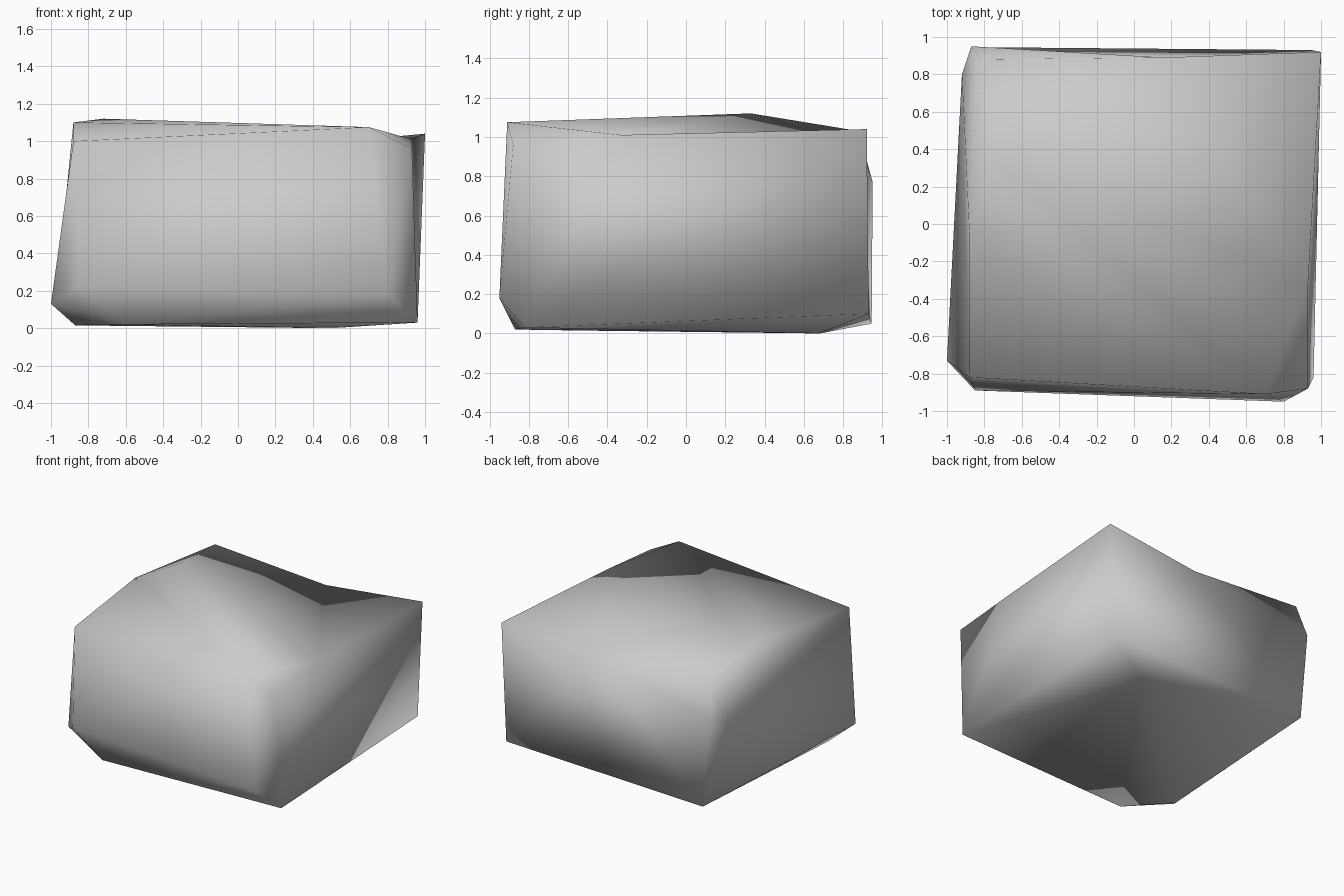
import bpy
import bmesh
from mathutils import Vector

# Remove the default cube only
default_cube = bpy.data.objects.get("Cube")
if default_cube:
    bpy.data.objects.remove(default_cube, do_unlink=True)


def make_material(name, colour):
    material = bpy.data.materials.new(name)
    material.use_nodes = True
    material.diffuse_color = colour
    shader = next(node for node in material.node_tree.nodes if node.type == "BSDF_PRINCIPLED")
    shader.inputs["Base Color"].default_value = colour
    shader.inputs["Roughness"].default_value = 0.9
    return material


# Corners of the weathered block, named by where they sit
corners = {
    # top rim
    "top_front_left": (-.88, -.82, 1.0),
    "top_left_middle": (-.88, -.05, 1.1),
    "top_peak": (-.72, .33, 1.12),
    "top_back_left": (-.82, .88, 1.03),
    "top_back_middle": (.16, .89, .96),
    "top_back_right": (1, .92, 1.04),
    "top_right_middle": (.93, -.33, 1.01),
    "top_front_right": (.7, -.91, 1.075),
    "right_front_shoulder": (.93, -.88, .96),
    # sides
    "left_front_low": (-1, -.73, .13),
    "front_left_low": (-.85, -.89, .22),
    "front_right_low": (.8, -.95, .18),
    "back_left_high": (-.87, .95, .77),
    "left_back_middle": (-.92, .8, .7),
    # underside
    "base_front_right": (.96, -.82, .03),
    "base_front_left": (-.6, -.87, .02),
    "base_left_front": (-.87, -.56, .015),
    "base_back_left": (-.81, .945, .05),
    "base_back_right": (.95, .93, .1),
    "base_low_point": (.5, .68, 0),
}

# Hollows: pushed out while the skin is wrapped, then pressed back in
dents = {
    "top_back_middle": Vector((0, .06, .12)),
    "top_right_middle": Vector((.07, 0, .07)),
    "left_back_middle": Vector((-.05, 0, 0)),
}


def build_rock(name, material):
    bm = bmesh.new()
    verts = {}
    for label, position in corners.items():
        offset = dents.get(label, Vector())
        verts[label] = bm.verts.new(Vector(position) + offset)

    # Wrap a skin around the corners
    bmesh.ops.convex_hull(bm, input=bm.verts[:], use_existing_faces=False)
    for label, offset in dents.items():
        if verts[label].is_valid:
            verts[label].co -= offset

    # Drop anything left loose, then smooth every face
    loose = [v for v in bm.verts if not v.link_faces]
    bmesh.ops.delete(bm, geom=loose, context="VERTS")
    bmesh.ops.recalc_face_normals(bm, faces=bm.faces[:])
    for face in bm.faces:
        face.smooth = True

    mesh = bpy.data.meshes.new(name)
    bm.to_mesh(mesh)
    bm.free()
    mesh.materials.append(material)
    rock = bpy.data.objects.new(name, mesh)
    bpy.context.collection.objects.link(rock)
    return rock


stone_grey = make_material("stone_grey", (.6, .6, .6, 1))
build_rock("rock_block", stone_grey)
